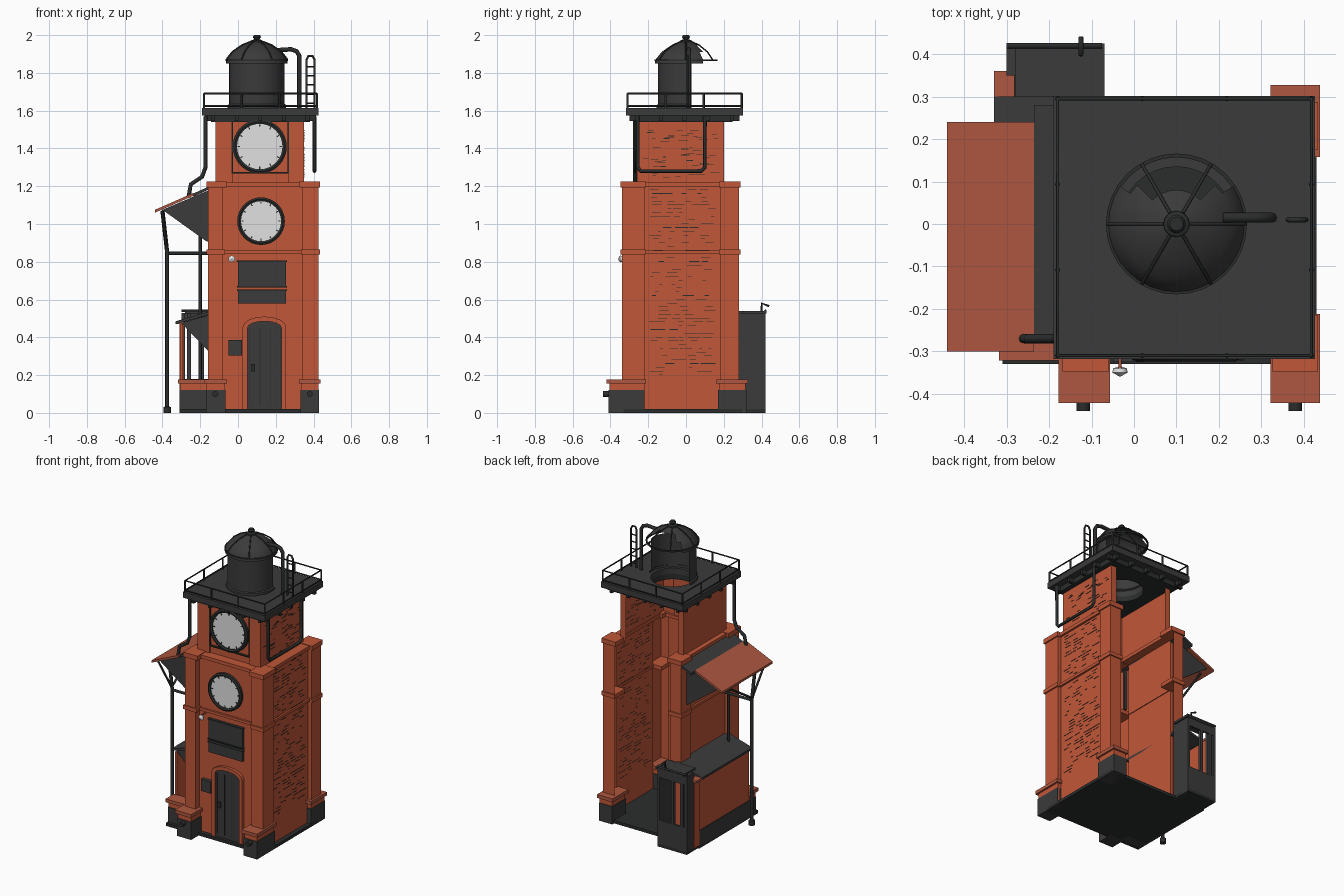
import bpy, bmesh, math, random
from mathutils import Matrix, Vector

if "Cube" in bpy.data.objects:
    bpy.data.objects.remove(bpy.data.objects["Cube"])
random.seed(4)

def mat(name, c):
    m = bpy.data.materials.new(name)
    m.diffuse_color = (*c, 1)
    m.use_nodes = True
    m.node_tree.nodes["Principled BSDF"].inputs["Base Color"].default_value = m.diffuse_color
    return m

BRICK = mat("brick", (0.53, 0.095, 0.04))
TILE = mat("roof_tile", (0.42, 0.095, 0.05))
DARK = mat("dark_metal", (0.043, 0.043, 0.043))
IRON = mat("black_iron", (0.024, 0.026, 0.026))
WHITE = mat("clock_white", (0.75, 0.75, 0.75))

def finish(name, bm, m, smooth=False):
    me = bpy.data.meshes.new(name)
    bm.to_mesh(me)
    bm.free()
    ob = bpy.data.objects.new(name, me)
    bpy.context.collection.objects.link(ob)
    me.materials.append(m)
    if smooth:
        bpy.context.view_layer.objects.active = ob
        ob.select_set(True)
        bpy.ops.object.shade_smooth_by_angle(angle=0.7)
        ob.select_set(False)
    return ob

def add_box(bm, x0, x1, y0, y1, z0, z1):
    mx = Matrix.Translation(((x0+x1)/2, (y0+y1)/2, (z0+z1)/2)) @ Matrix.Diagonal((x1-x0, y1-y0, z1-z0, 1))
    bmesh.ops.create_cube(bm, size=1, matrix=mx)

def boxes(name, m, *items):
    bm = bmesh.new()
    for i in items:
        add_box(bm, *i)
    return finish(name, bm, m)

def shell(name, pts, z0, z1, m):
    """Open wall following a plan outline (the back is open)."""
    bm = bmesh.new()
    lo = [bm.verts.new((x, y, z0)) for x, y in pts]
    hi = [bm.verts.new((x, y, z1)) for x, y in pts]
    for i in range(len(pts)-1):
        bm.faces.new((lo[i], lo[i+1], hi[i+1], hi[i]))
    return finish(name, bm, m)

def prism(name, pts, axis, a, b, m):
    """Outline extruded along x or y; points are (other axis, z)."""
    bm = bmesh.new()
    P = lambda u, z, t: (t, u, z) if axis == 'x' else (u, t, z)
    lo = [bm.verts.new(P(u, z, a)) for u, z in pts]
    hi = [bm.verts.new(P(u, z, b)) for u, z in pts]
    n = len(pts)
    bm.faces.new(lo)
    bm.faces.new(hi[::-1])
    for i in range(n):
        bm.faces.new((lo[i], hi[i], hi[(i+1) % n], lo[(i+1) % n]))
    bmesh.ops.recalc_face_normals(bm, faces=bm.faces)
    return finish(name, bm, m)

def pipe(name, pts, r, m=IRON, cyclic=False):
    cu = bpy.data.curves.new(name + "_path", 'CURVE')
    cu.dimensions = '3D'
    cu.bevel_depth, cu.bevel_resolution, cu.use_fill_caps = r, 2, True
    sp = cu.splines.new('POLY')
    sp.points.add(len(pts)-1)
    for p, c in zip(sp.points, pts):
        p.co = (*c, 1)
    sp.use_cyclic_u = cyclic
    tmp = bpy.data.objects.new(name + "_tmp", cu)
    bpy.context.collection.objects.link(tmp)
    bpy.context.view_layer.update()
    me = bpy.data.meshes.new_from_object(tmp.evaluated_get(bpy.context.evaluated_depsgraph_get()))
    bpy.data.objects.remove(tmp)
    me.materials.clear()
    me.materials.append(m)
    bpy.context.collection.objects.link(bpy.data.objects.new(name, me))

def lathe(name, prof, c, m, axis='z', keep=None, n=32):
    """Revolve (radius, height) points; keep filters faces by centre."""
    bm = bmesh.new()
    rings = []
    for r, h in prof:
        ring = []
        for i in range(n):
            t = 2*math.pi*i/n
            u, v = r*math.cos(t), r*math.sin(t)
            ring.append(bm.verts.new((c[0]+u, c[1]+v, c[2]+h) if axis == 'z' else (c[0]+u, c[1]-h, c[2]+v)))
        rings.append(ring)
    for a, b in zip(rings, rings[1:]):
        for i in range(n):
            bm.faces.new((a[i], a[(i+1) % n], b[(i+1) % n], b[i]))
    bmesh.ops.recalc_face_normals(bm, faces=bm.faces)
    if keep:
        bad = [f for f in bm.faces if not keep(f.calc_center_median())]
        bmesh.ops.delete(bm, geom=bad, context='FACES')
    return finish(name, bm, m, True)

# Tower walls, open at the back
shell("lower_tower_walls", [(-.08, .28), (-.16, .28), (-.16, .18), (-.14, .18), (-.14, -.22), (-.16, -.22),
      (-.16, -.34), (-.08, -.34), (-.08, -.30), (.34, -.30), (.34, -.34), (.425, -.34), (.425, -.22),
      (.40, -.22), (.40, .18), (.425, .18), (.425, .28), (.34, .28)], .01, 1.2, BRICK)
shell("upper_tower_walls", [(-.08, .20), (-.12, .20), (-.12, -.26), (-.03, -.26), (-.03, -.25), (.265, -.25),
      (.265, -.26), (.35, -.26), (.35, .20), (.31, .20)], 1.2, 1.56, BRICK)

# Cornices: three strips plus a block on each corner pilaster
def cornice(name, z0, z1, inner, block):
    boxes(name, BRICK, (-.15, .415, -.313, -.30+inner, z0, z1), (.40-inner, .413, -.30, .28, z0, z1),
          (-.152, -.14+inner, -.30, .28, z0, z1),
          *[(a, b, c, d, z0-.004, z1+.004) for a, b in ((-.168, -.168+block), (.434-block, .434))
            for c, d in ((-.348, -.215), (.175, .288))])
cornice("shoulder_cornice", 1.197, 1.22, .055, .108)
cornice("middle_cornice", .842, .86, .005, .1)

# Worn brick courses as thin dark strips
bm = bmesh.new()
for i in range(200):
    z, w = .2 + round(random.random()*50)*.02, random.uniform(.015, .05)
    y = random.uniform(-.2, .16-w)
    add_box(bm, .399, .402, y, y+w, z, z+.003)
    if i % 4 == 0:
        y, z = random.uniform(-.24, .19-w), random.uniform(1.24, 1.5)
        add_box(bm, .349, .352, y, y+w, z, z+.003)
finish("brick_joints", bm, IRON)

# Floor and corner plinths
boxes("floor_slab", IRON, (-.31, .43, -.33, .30, 0, .02), (-.30, -.08, .30, .42, 0, .02))
plinths = [(-.17, -.065, -.41, -.30), (.33, .43, -.41, -.22), (.33, .43, .17, .32), (-.31, -.155, -.31, -.24)]
boxes("plinth_bases", DARK, *[(*p, 0, .12) for p in plinths])
boxes("plinth_bricks", BRICK, *[(a+.004, b-.004, c+.004, d-.004, .12, .155) for a, b, c, d in plinths])
boxes("plinth_caps", TILE, *[(a-.008, b+.008, c-.012, d+.008, .155, .178) for a, b, c, d in plinths])
for x in (-.12, .38):
    lathe("plinth_bolt", [(0, 0), (.016, 0), (.016, .03), (0, .03)], (x, -.41, .1), IRON, 'y', n=12)

# Door, surround, signs and letter box
arch = [(.14 + .09*math.cos(math.pi*i/8), .45 + .035*math.sin(math.pi*i/8)) for i in range(9)]
prism("door", [(.05, .02), (.23, .02)] + arch, 'y', -.31, -.298, DARK)
boxes("door_planks", IRON, *[(.06+i*.055, .063+i*.055, -.313, -.308, .04, .45) for i in range(4)],
      (.07, .09, -.318, -.308, .22, .26))
outer = [(.14 + .115*math.cos(math.pi*i/8), .455 + .055*math.sin(math.pi*i/8)) for i in range(9)]
prism("door_surround", [(.23, .02), (.255, .02)] + outer + [(.025, .02), (.05, .02)] + arch[::-1],
      'y', -.32, -.298, BRICK)
boxes("sign_boards", DARK, (0, .255, -.315, -.298, .67, .80), (0, .255, -.318, -.298, .58, .65))
boxes("sign_rims", IRON, (-.005, .26, -.32, -.298, .798, .806), (-.005, .26, -.32, -.298, .664, .672),
      (-.005, .26, -.322, -.298, .645, .653))
boxes("letter_box", DARK, (-.05, .022, -.325, -.298, .305, .385))
lathe("wall_lamp", [(0, 0), (.016, .005), (.018, .015), (0, .025)], (-.033, -.335, .815), WHITE, 'y', n=12)
pipe("lamp_arm", [(-.033, -.298, .83), (-.033, -.34, .83)], .004, TILE)

# Clocks
def clock(x, y, z, r):
    lathe("clock_face", [(0, .012), (r*.87, .012)], (x, y, z), WHITE, 'y')
    lathe("clock_rim", [(r*.84, 0), (r*.84, .018), (r*.92, .024), (r, .018), (r, 0)], (x, y, z), IRON, 'y')
    bm = bmesh.new()
    for i in range(12):
        mx = Matrix.Translation((x, y-.013, z)) @ Matrix.Rotation(i*math.pi/6, 4, 'Y') \
            @ Matrix.Translation((0, 0, r*.78)) @ Matrix.Diagonal((.006, .004, r*.09, 1))
        bmesh.ops.create_cube(bm, size=1, matrix=mx)
    finish("clock_marks", bm, IRON)
clock(.122, -.30, 1.015, .126)
clock(.115, -.25, 1.41, .143)
boxes("clock_frame", IRON, (-.034, -.027, -.264, -.25, 1.27, 1.54), (.262, .269, -.264, -.25, 1.27, 1.54),
      (-.034, .269, -.264, -.25, 1.268, 1.275))

# Platform with a round hole below the tank
def ring_slab(name, hx, hy, z0, z1, m):
    bm = bmesh.new()
    n, rows = 32, []
    for z, inner in ((z1, 1), (z1, 0), (z0, 0), (z0, 1)):
        row = []
        for i in range(n):
            c, s = math.cos(2*math.pi*i/n), math.sin(2*math.pi*i/n)
            k = max(abs(c), abs(s))
            row.append(bm.verts.new((.1+.135*c, .135*s, z) if inner else (.118+hx*c/k, -.008+hy*s/k, z)))
        rows.append(row)
    for j in range(4):
        a, b = rows[j], rows[(j+1) % 4]
        for i in range(n):
            bm.faces.new((a[i], a[(i+1) % n], b[(i+1) % n], b[i]))
    bmesh.ops.recalc_face_normals(bm, faces=bm.faces)
    finish(name, bm, m)
ring_slab("platform", .308, .31, 1.575, 1.615, DARK)
ring_slab("platform_corbel", .262, .255, 1.54, 1.577, IRON)
bm = bmesh.new()
for i in range(5):
    t = -.25 + i*.125
    for s in (-1, 1):
        add_box(bm, .108+t, .128+t, -.008+s*.26-.03, -.008+s*.26+.03, 1.545, 1.577)
        add_box(bm, .118+s*.265-.03, .118+s*.265+.03, -.018+t, .002+t, 1.545, 1.577)
finish("platform_brackets", bm, IRON)

# Railing
cor = [(-.18, -.31), (.418, -.31), (.418, .295), (-.18, .295)]
for z in (1.69, 1.625):
    pipe("rail", [(x, y, z) for x, y in cor], .005, cyclic=True)
for i in range(4):
    a, b = Vector(cor[i]), Vector(cor[(i+1) % 4])
    for k in range(3):
        p = a.lerp(b, k/3)
        pipe("rail_post", [(p.x, p.y, 1.61), (p.x, p.y, 1.69)], .006)

# Tank, broken open at the back
lathe("tank_body", [(.155, 1.612), (.155, 1.63), (.147, 1.635), (.147, 1.85)], (.1, 0, 0), DARK, keep=lambda c: c.y < .04)
lathe("tank_roof", [(.163, 1.85), (.163, 1.868), (.13, 1.91), (.08, 1.945), (.03, 1.965)], (.1, 0, 0), DARK,
      keep=lambda c: c.y < .08)
lathe("tank_rim", [(.157, 1.862), (.166, 1.862), (.166, 1.872), (.157, 1.872)], (.1, 0, 0), IRON)
lathe("tank_finial", [(.032, 1.955), (.03, 1.972), (.014, 1.978), (.022, 1.99), (.016, 2.0), (0, 2.0)], (.1, 0, 0), IRON, n=16)
for i in range(6):
    c, s = math.cos(i*math.pi/3), math.sin(i*math.pi/3)
    pipe("roof_rib", [(.1+r*c, r*s, z) for r, z in ((.163, 1.87), (.13, 1.912), (.08, 1.947), (.03, 1.967))], .004)

# Pipes and ladder
pipe("tank_pipe", [(.21, .015, 1.92), (.28, .015, 1.925), (.31, .015, 1.915), (.325, .015, 1.89), (.325, .015, 1.61)], .012)
pipe("side_pipe", [(.405, -.255, 1.57), (.405, -.255, 1.30), (.405, -.24, 1.28), (.405, .08, 1.28),
                   (.405, .10, 1.30), (.405, .10, 1.57)], .010)
pipe("left_pipe", [(-.172, -.27, 1.57), (-.172, -.27, 1.30), (-.19, -.27, 1.25), (-.25, -.27, 1.21), (-.262, -.27, 1.14)], .011)
pipe("ladder_rails", [(.363, .01, 1.61), (.363, .01, 1.87), (.373, .01, 1.89), (.395, .01, 1.89), (.405, .01, 1.87), (.405, .01, 1.61)], .006)
for i in range(5):
    pipe("ladder_rung", [(.363, .01, 1.64+i*.048), (.405, .01, 1.64+i*.048)], .004)

# Canopy on the left side
prism("canopy_tiles", [(-.44, 1.06), (-.235, 1.15), (-.235, 1.165), (-.44, 1.075)], 'y', -.30, .24, TILE)
prism("canopy_flashing", [(-.235, 1.145), (-.14, 1.19), (-.14, 1.205), (-.235, 1.162)], 'y', -.28, .28, DARK)
for y in (-.27, .21):
    prism("canopy_bracket", [(-.40, 1.075), (-.14, 1.185), (-.14, .90), (-.17, .91)], 'y', y, y+.012, DARK)
pipe("canopy_post", [(-.375, -.17, 0), (-.375, -.17, .85), (-.40, -.17, 1.07)], .011)
lathe("post_foot", [(.02, 0), (.02, .03), (.01, .035)], (-.375, -.17, 0), IRON, n=12)
pipe("wall_post", [(-.2, -.17, .02), (-.2, -.17, .95)], .009)
pipe("canopy_beam", [(-.375, -.17, .845), (-.14, -.17, .845)], .009)
for y in (-.28, .16):
    pipe("canopy_strut", [(-.378, -.17, .86), (-.40, y, 1.068)], .007)

# Side annex with an open rear
boxes("annex_wall", BRICK, (-.305, -.29, -.24, .30, .12, .47), (-.31, -.285, .30, .35, .02, .47))
boxes("annex_pier_cap", TILE, (-.33, -.282, .30, .36, .47, .485))
boxes("annex_wall_base", DARK, (-.31, -.285, -.24, .30, 0, .12))
prism("annex_roof", [(-.33, .47), (-.14, .525), (-.14, .54), (-.33, .485)], 'y', -.24, .30, DARK)
prism("annex_roof_end", [(-.30, .475), (-.15, .52), (-.15, .32)], 'y', -.23, -.215, DARK)
boxes("annex_rear", DARK, (-.095, -.08, .28, .42, 0, .53), (-.30, -.08, .405, .42, 0, .18), (-.28, -.07, .30, .425, .525, .54),
      (-.30, -.28, .35, .42, 0, .53), (-.30, -.08, .41, .42, .47, .53),
      (-.20, -.18, .40, .42, .18, .53), (-.27, -.25, .40, .42, .18, .53))
pipe("annex_rail", [(-.30, .42, .54), (-.075, .42, .54)], .007)
pipe("annex_vent", [(-.125, .40, .53), (-.125, .40, .58), (-.125, .44, .565)], .006)
